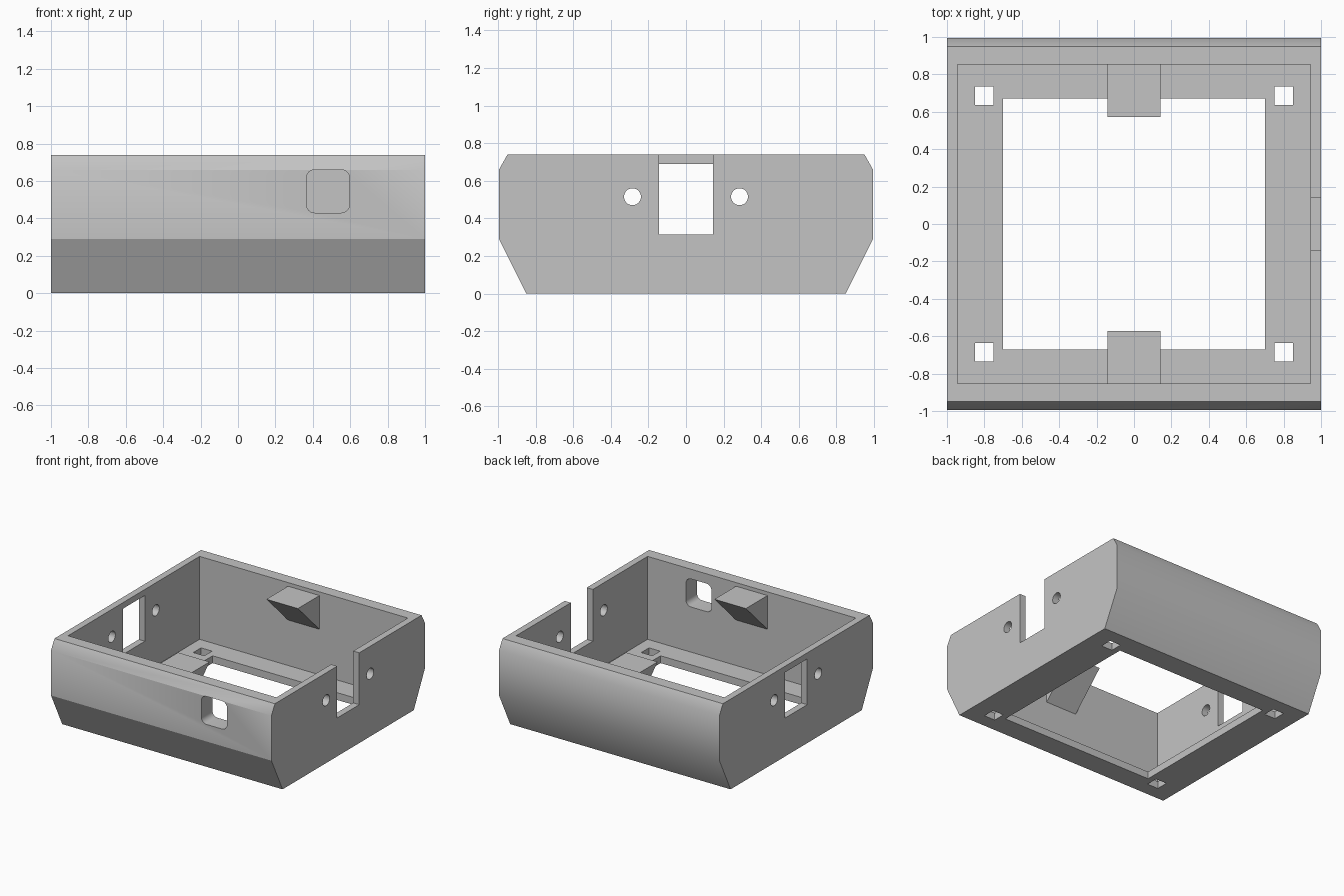
import bpy, bmesh
from math import radians
from mathutils import Matrix, Vector

default = bpy.data.objects.get("Cube")
if default:
    bpy.data.objects.remove(default, do_unlink=True)

GREY = (0.55, 0.55, 0.55, 1)
grey = bpy.data.materials.new("plain grey")
grey.use_nodes = True
grey.diffuse_color = GREY
grey.node_tree.nodes["Principled BSDF"].inputs["Base Color"].default_value = GREY


def finish(bm, name):
    bmesh.ops.recalc_face_normals(bm, faces=bm.faces)
    mesh = bpy.data.meshes.new(name)
    bm.to_mesh(mesh)
    bm.free()
    mesh.materials.append(grey)
    obj = bpy.data.objects.new(name, mesh)
    bpy.context.collection.objects.link(obj)
    return obj


def prism(name, profile, half):
    """Extrude a (y, z) profile along x from -half to +half."""
    bm = bmesh.new()
    face = bm.faces.new([bm.verts.new((-half, y, z)) for y, z in profile])
    out = bmesh.ops.extrude_face_region(bm, geom=[face])["geom"]
    verts = [v for v in out if isinstance(v, bmesh.types.BMVert)]
    bmesh.ops.translate(bm, verts=verts, vec=(2 * half, 0, 0))
    return finish(bm, name)


def box(name, low, high, round_y=0):
    """Box between two corners; edges along y may be rounded."""
    low, high = Vector(low), Vector(high)
    bm = bmesh.new()
    bmesh.ops.create_cube(bm, size=1)
    bmesh.ops.scale(bm, verts=bm.verts, vec=high - low)
    bmesh.ops.translate(bm, verts=bm.verts, vec=(low + high) / 2)
    if round_y:
        edges = [e for e in bm.edges
                 if abs(e.verts[0].co.y - e.verts[1].co.y) > 0.01]
        bmesh.ops.bevel(bm, geom=edges, offset=round_y, segments=6,
                        profile=0.5, affect="EDGES")
    return finish(bm, name)


def rod(name, y, z, radius):
    """Cylinder along x through both side walls."""
    bm = bmesh.new()
    bmesh.ops.create_cone(bm, cap_ends=True, segments=32, radius1=radius,
                          radius2=radius, depth=2.4,
                          matrix=Matrix.Translation((0, y, z)) @ Matrix.Rotation(radians(90), 4, "Y"))
    return finish(bm, name)


def cut(target, cutter):
    mod = target.modifiers.new("cut", "BOOLEAN")
    mod.operation = "DIFFERENCE"
    mod.solver = "EXACT"
    mod.object = cutter
    bpy.context.view_layer.objects.active = target
    bpy.ops.object.modifier_apply(modifier=mod.name)
    bpy.data.objects.remove(cutter, do_unlink=True)


# Outer shell: chamfered profile running side to side
half_profile = [(0.85, 0), (0.995, 0.29), (0.995, 0.66), (0.95, 0.74)]
profile = half_profile + [(-y, z) for y, z in reversed(half_profile)]
case = prism("case_shell", profile, 1)

# Inner cavity and floor opening
cut(case, box("cavity", (-0.945, -0.852, 0.06), (0.945, 0.852, 1)))
cut(case, box("floor_opening", (-0.70, -0.67, -0.2), (0.70, 0.67, 0.2)))

# Square corner holes in the floor
for sx in (-1, 1):
    for sy in (-1, 1):
        x, y = sx * 0.80, sy * 0.685
        cut(case, box("corner_hole", (x - 0.05, y - 0.05, -0.2), (x + 0.05, y + 0.05, 0.2)))

# Open notch in the left wall, closed window in the right wall
cut(case, box("notch", (0.9, -0.143, 0.315), (1.1, 0.143, 1)))
cut(case, box("window", (-1.1, -0.143, 0.315), (-0.9, 0.143, 0.69)))

# Round holes through both side walls
for y in (-0.285, 0.285):
    cut(case, rod("round_hole", y, 0.515, 0.045))

# Rounded square port in the front wall
cut(case, box("front_port", (0.365, -1.2, 0.43), (0.597, -0.7, 0.66), round_y=0.045))

# Smooth outer curve, with a crisp lower front chamfer
bpy.ops.object.select_all(action="DESELECT")
case.select_set(True)
bpy.context.view_layer.objects.active = case
bpy.ops.object.shade_smooth_by_angle(angle=radians(32))
for poly in case.data.polygons:
    if poly.normal.y < -0.5 and poly.normal.z < -0.2:
        poly.use_smooth = False

# Wedge ledges inside the front and back walls
for name, s in (("front_wedge", -1), ("back_wedge", 1)):
    prism(name, [(s * 0.572, 0.71), (s * 0.855, 0.71), (s * 0.855, 0.43)], 0.143)
